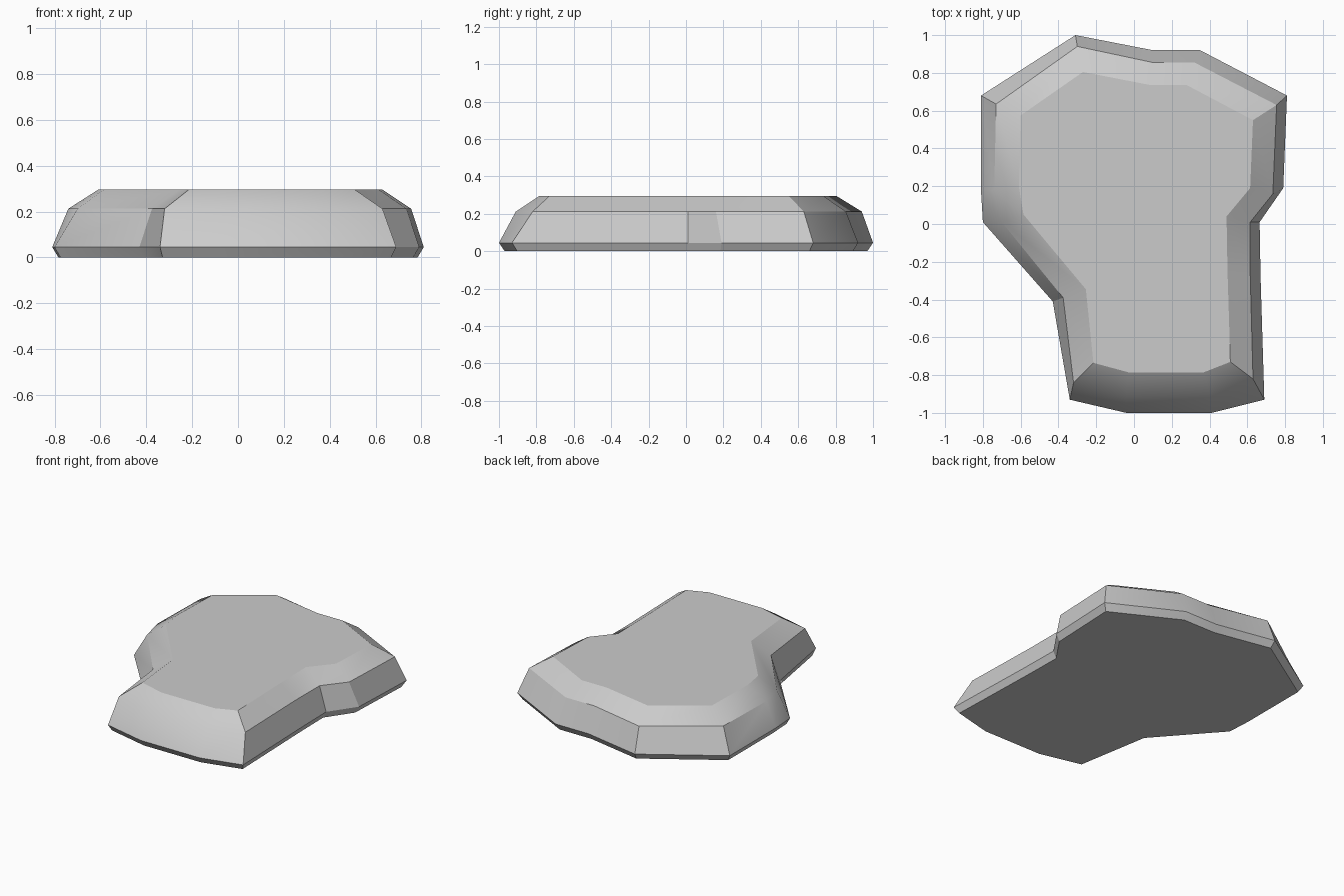
import bpy, bmesh
from math import radians

if "Cube" in bpy.data.objects:
    bpy.data.objects.remove(bpy.data.objects["Cube"])

# Outlines, counterclockwise from the front left corner
rim = [(-.34, -.93), (-.04, -1), (.41, -1), (.69, -.93), (.67, -.28),
       (.665, .01), (.79, .19), (.81, .68), (.35, .92), (.10, .92),
       (-.31, 1), (-.81, .68), (-.81, .18), (-.80, .01), (-.43, -.41)]
shoulder = [(-.32, -.84), (-.04, -.91), (.40, -.91), (.63, -.82), (.615, -.26),
            (.615, .01), (.735, .16), (.755, .63), (.32, .855), (.10, .855),
            (-.30, .94), (-.73, .635), (-.74, .18), (-.70, .01), (-.375, -.39)]
crown = [(-.215, -.735), (-.03, -.785), (.37, -.785), (.51, -.73), (.495, -.25),
         (.49, .04), (.615, .19), (.63, .55), (.28, .735), (.09, .735),
         (-.27, .805), (-.60, .575), (-.61, .20), (-.585, .05), (-.255, -.345)]
base = [(x * .967, y * .97) for x, y in rim]

# Flat stone slab: stacked outlines bridged into side bands, capped both ends
bm = bmesh.new()
rings = [[bm.verts.new((x, y, z)) for x, y in outline]
         for outline, z in ((base, 0), (rim, .045), (shoulder, .212), (crown, .295))]
n = len(rim)
for low, high in zip(rings, rings[1:]):
    for i in range(n):
        j = (i + 1) % n
        bm.faces.new((low[i], low[j], high[j], high[i]))
bm.faces.new(rings[0][::-1])
bm.faces.new(rings[-1])
bmesh.ops.recalc_face_normals(bm, faces=bm.faces)

mesh = bpy.data.meshes.new("flat_stone")
bm.to_mesh(mesh)
bm.free()
stone = bpy.data.objects.new("flat_stone", mesh)
bpy.context.collection.objects.link(stone)

# Crisp ridges, soft shallow bends
bpy.context.view_layer.objects.active = stone
stone.select_set(True)
bpy.ops.object.shade_smooth_by_angle(angle=radians(30))
